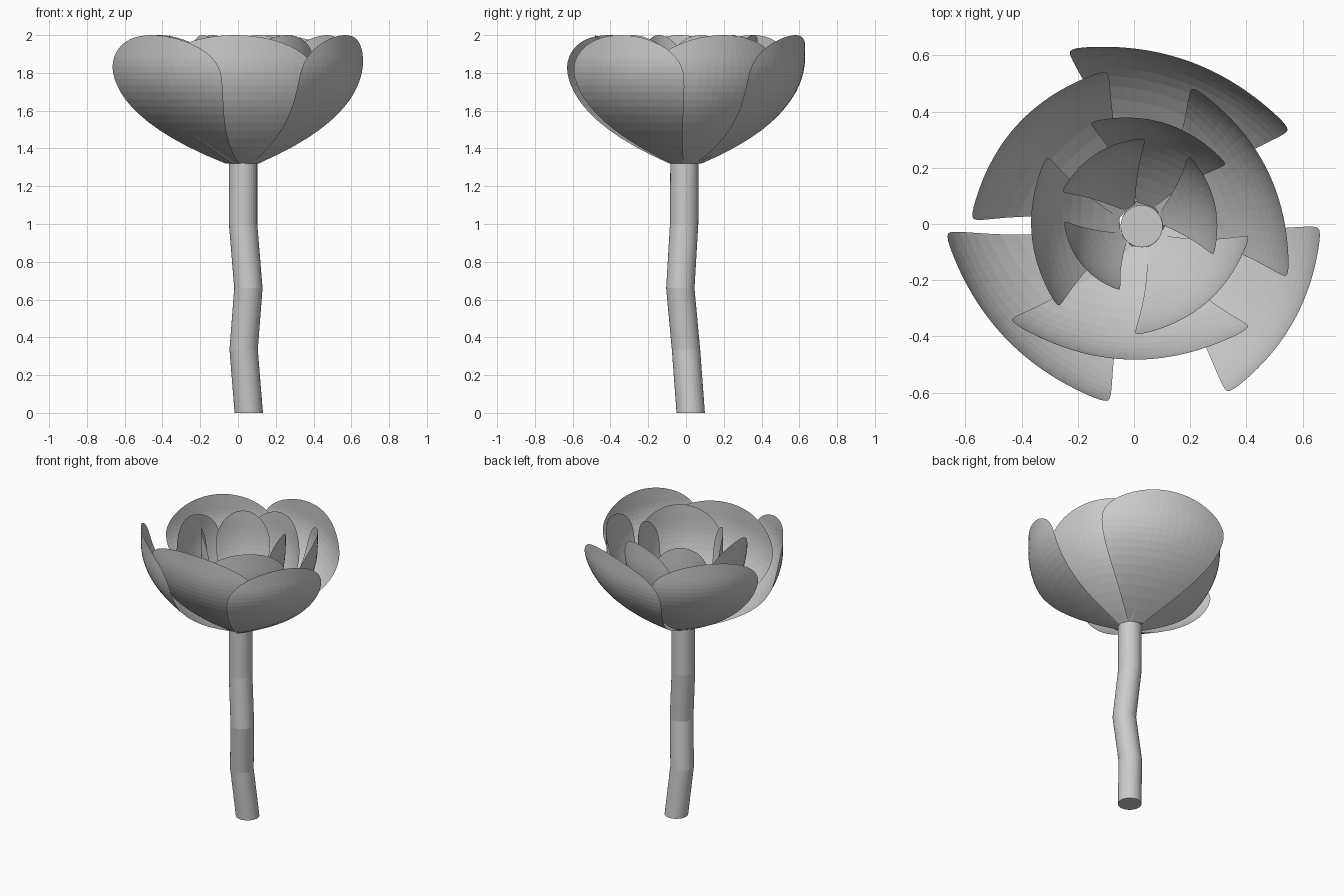
import bpy
import bmesh
import math
from mathutils import Vector

if "Cube" in bpy.data.objects:
    bpy.data.objects.remove(bpy.data.objects["Cube"])

grey = bpy.data.materials.new("plain_grey")
grey.diffuse_color = (0.6, 0.6, 0.6, 1)
grey.use_nodes = True
grey.node_tree.nodes["Principled BSDF"].inputs["Base Color"].default_value = grey.diffuse_color

BASE_Z, TOP_Z = 1.32, 2.0
CENTRE = Vector((0.025, -0.005))
BASE_RADIUS = 0.075


def finish(bm, name):
    mesh = bpy.data.meshes.new(name)
    bm.to_mesh(mesh)
    bm.free()
    mesh.materials.append(grey)
    obj = bpy.data.objects.new(name, mesh)
    bpy.context.collection.objects.link(obj)
    return obj


def skin(bm, rows, closed=False):
    """Join neighbouring rows of vertices with quads."""
    for low, high in zip(rows, rows[1:]):
        n = len(low)
        for i in range(n if closed else n - 1):
            j = (i + 1) % n
            bm.faces.new((low[i], low[j], high[j], high[i]))


def width(u):
    """Petal half width: narrow foot, widest at 0.7, round tip."""
    if u > 0.7:
        return math.sqrt(max(0.0, 1 - ((u - 0.7) / 0.3) ** 2))
    return 0.12 + 0.88 * (1 - (1 - u / 0.7) ** 1.8)


def flare(u):
    """Outward sweep of the petal, upright near the tip."""
    return 1 - max(0.0, 1 - u / 0.85) ** 2.2


def petal(name, ax, ay, bx, by, bulge, rows=24, cols=16):
    """Cupped petal whose widest corners lie at A and B in plan."""
    a, b = Vector((ax, ay)), Vector((bx, by))
    half = (b - a) / 2
    out = Vector((half.y, -half.x)).normalized()
    if out.dot((a + b) / 2 - CENTRE) < 0:
        out = -out
    crown = (a + b) / 2 + out * bulge - CENTRE
    foot = crown.normalized() * BASE_RADIUS
    bm = bmesh.new()
    grid = []
    for i in range(rows + 1):
        u = math.sin(math.pi / 2 * i / rows)       # finer steps at the tip
        w = max(width(u), 0.01)
        line = []
        for k in range(cols + 1):
            s = (2 * k / cols - 1) * w
            p = CENTRE + foot.lerp(crown, flare(u)) + half * s - out * bulge * s * s
            line.append(bm.verts.new((p.x, p.y, BASE_Z + (TOP_Z - BASE_Z) * u)))
        grid.append(line)
    skin(bm, grid)
    bmesh.ops.recalc_face_normals(bm, faces=bm.faces)
    # the outer side is the front of each face
    if sum(f.normal.xy.dot(out) for f in bm.faces) < 0:
        bmesh.ops.reverse_faces(bm, faces=bm.faces)
    return finish(bm, name)


# Petals: two plan corners and the bulge of the arc between them
rings = {
    "outer_petal": [(-0.225, 0.625, 0.55, 0.345, 0.10), (-0.58, 0.025, -0.105, 0.545, 0.10),
                    (-0.67, -0.04, -0.10, -0.635, 0.10), (0.34, -0.60, 0.665, -0.02, 0.075),
                    (0.215, 0.485, 0.55, -0.18, 0.10), (-0.435, -0.35, 0.405, -0.375, 0.12)],
    "middle_petal": [(0.01, -0.395, 0.41, -0.05, 0.075), (-0.15, 0.365, 0.325, 0.22, 0.07),
                     (-0.315, 0.235, -0.275, -0.29, 0.07)],
    "inner_petal": [(-0.255, 0.12, 0.035, 0.305, 0.045), (-0.25, 0.005, -0.055, -0.235, 0.045),
                    (0.20, 0.24, 0.285, -0.105, 0.045)],
}
for ring, petals in rings.items():
    for number, spec in enumerate(petals, 1):
        petal(f"{ring}_{number}", *spec)

# Stem: crooked tube of level rings
path = [(0.057, 0.025, 0), (0.03, 0.0, 0.335), (0.055, -0.03, 0.66),
        (0.027, -0.01, 1.0), (0.027, -0.008, 1.335)]
SIDES, RADIUS = 32, 0.075
bm = bmesh.new()
stem_rings = []
for x, y, z in path:
    turn = [2 * math.pi * k / SIDES for k in range(SIDES)]
    stem_rings.append([bm.verts.new((x + RADIUS * math.cos(t), y + RADIUS * math.sin(t), z)) for t in turn])
skin(bm, stem_rings, closed=True)
bm.faces.new(list(reversed(stem_rings[0])))
bm.faces.new(stem_rings[-1])
finish(bm, "stem")
